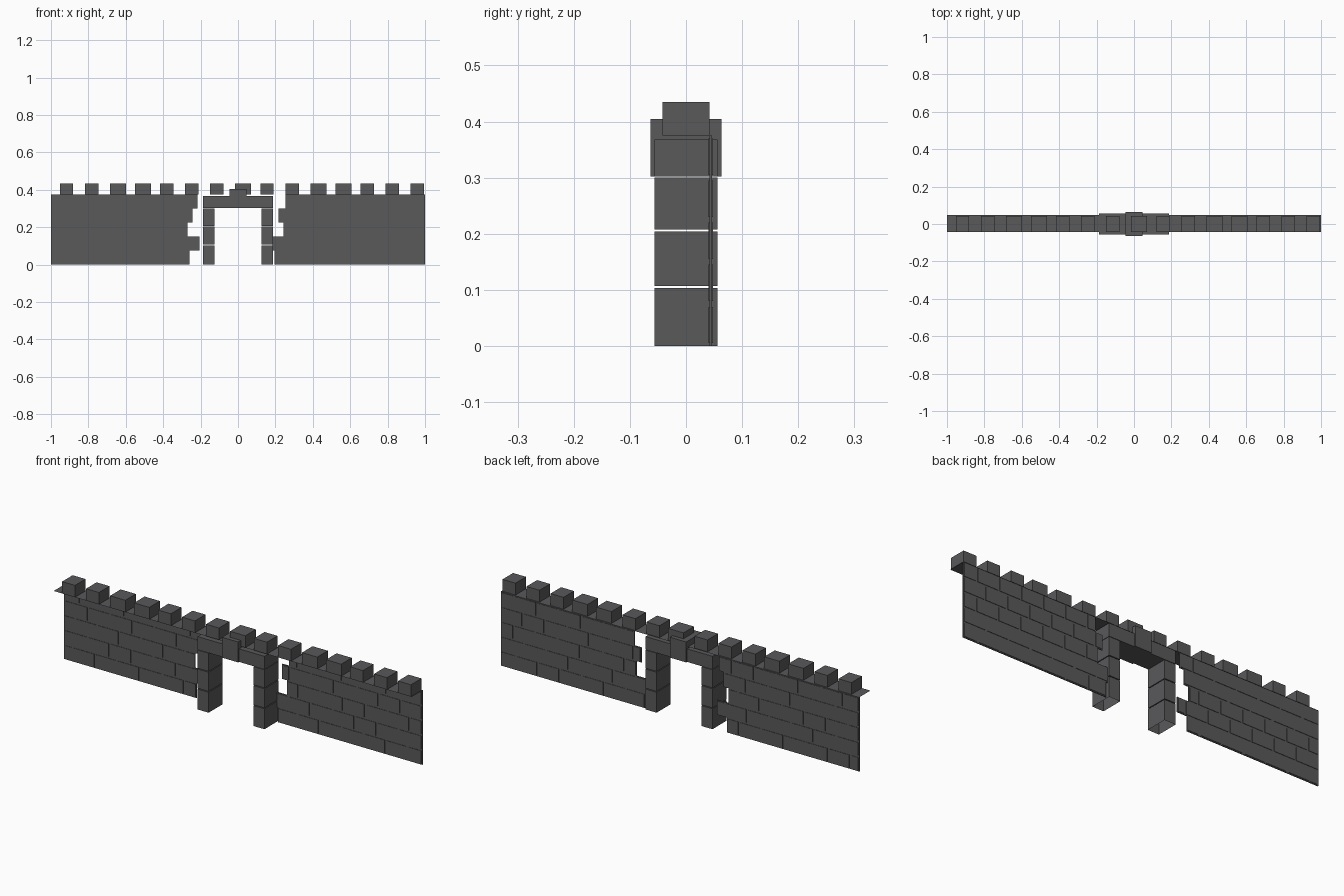
import bpy, bmesh
from mathutils import Matrix, Vector

cube = bpy.data.objects.get("Cube")
if cube:
    bpy.data.objects.remove(cube)


def material(name, rgb):
    mat = bpy.data.materials.new(name)
    mat.use_nodes = True
    mat.diffuse_color = (*rgb, 1)
    mat.node_tree.nodes["Principled BSDF"].inputs["Base Color"].default_value = (*rgb, 1)
    return mat


STONE = material("grey stone", (0.1, 0.1, 0.105))


def add_box(bm, x, y, z, open_bottom=False):
    """Add a box given its (min, max) range on each axis."""
    lo, hi = Vector((x[0], y[0], z[0])), Vector((x[1], y[1], z[1]))
    made = bmesh.ops.create_cube(
        bm, matrix=Matrix.Translation((lo + hi) / 2) @ Matrix.Diagonal((*(hi - lo), 1)))
    if open_bottom:
        faces = {f for v in made["verts"] for f in v.link_faces}
        bm.normal_update()
        bmesh.ops.delete(bm, geom=[f for f in faces if f.normal.z < -0.9], context="FACES_ONLY")


def finish(name, bm):
    mesh = bpy.data.meshes.new(name)
    bm.to_mesh(mesh)
    bm.free()
    mesh.materials.append(STONE)
    obj = bpy.data.objects.new(name, mesh)
    bpy.context.collection.objects.link(obj)
    return obj


# Thin brick walls: each course is (start, first joint, end), bottom to top
COURSE, BRICK, GAP, TOP = 0.075, 0.124, 0.005, 0.375
LEFT_WALL = [(0.195, 0.3, 1), (0.185, 0.25, 1), (0.243, 0.31, 1),
             (0.217, 0.26, 1), (0.255, 0.305, 1)]
RIGHT_WALL = [(-1, -0.95, -0.26), (-1, -0.87, -0.205), (-1, -0.94, -0.27),
              (-1, -0.865, -0.243), (-1, -0.91, -0.217)]

for side, courses in (("left", LEFT_WALL), ("right", RIGHT_WALL)):
    bricks, mortar = bmesh.new(), bmesh.new()
    for row, (start, joint, end) in enumerate(courses):
        z = row * COURSE
        add_box(mortar, (start, end), (0.042, 0.046), (z, z + COURSE))
        edges = [start]
        while joint < end - 0.03:
            edges.append(joint)
            joint += BRICK
        edges.append(end)
        for a, b in zip(edges, edges[1:]):
            add_box(bricks, (a + GAP, b - GAP), (0.04, 0.048), (z + GAP, z + COURSE - GAP))
    finish(side + "_wall_bricks", bricks)
    finish(side + "_wall_mortar", mortar)

# Flat walkway along the top of the wall
walkway = bmesh.new()
bmesh.ops.create_grid(walkway, x_segments=1, y_segments=1, size=1,
                      matrix=Matrix.Translation((0, 0.003, TOP)) @ Matrix.Diagonal((1, 0.045, 1, 1)))
finish("walkway", walkway)

# Battlements, a few of them wider
merlons = bmesh.new()
for i in range(15):
    x = -0.953 + i * 0.134
    width = 0.085 if i in (2, 3, 7, 10, 11) else 0.072
    add_box(merlons, (x, x + width), (-0.042, 0.042), (TOP, 0.435), open_bottom=True)
finish("battlements", merlons)

# Gateway: pillars of stacked blocks, two lintels and a keystone
DEPTH = (-0.056, 0.056)
for side, sign in (("left", 1), ("right", -1)):
    pillar, lintel = bmesh.new(), bmesh.new()
    span = sorted((sign * 0.125, sign * 0.187))
    for z in ((0, 0.103), (0.107, 0.204), (0.208, 0.3)):
        add_box(pillar, span, DEPTH, z, open_bottom=z[0] == 0)
    finish(side + "_pillar", pillar)
    add_box(lintel, sorted((sign * 0.045, sign * 0.187)), DEPTH, (0.302, 0.368))
    finish(side + "_lintel", lintel)

keystone = bmesh.new()
add_box(keystone, (-0.045, 0.045), (-0.063, 0.063), (0.302, 0.405))
finish("keystone", keystone)
